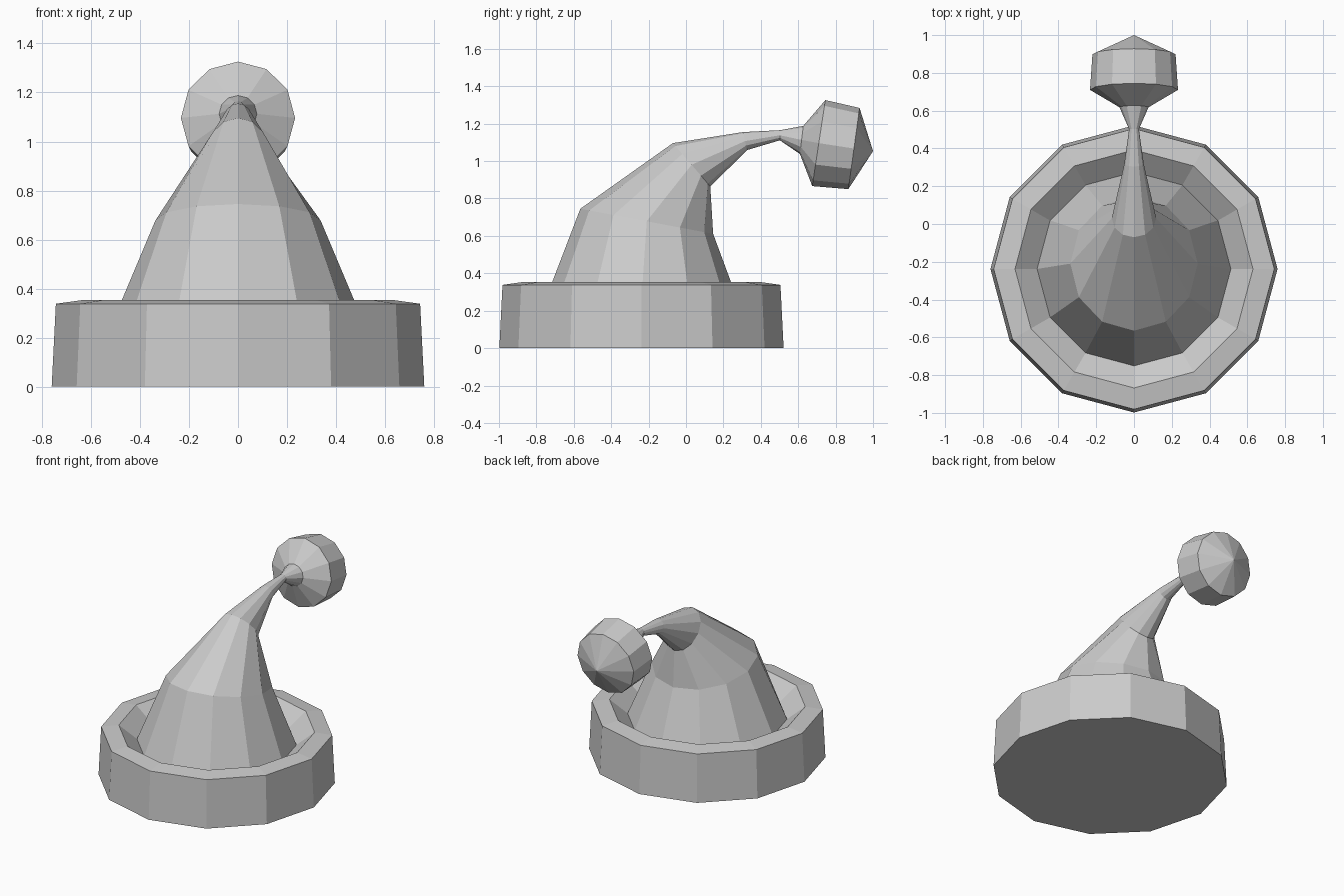
import bpy
import bmesh
import math

SIDES = 12

cube = bpy.data.objects.get("Cube")
if cube:
    bpy.data.objects.remove(cube, do_unlink=True)

grey = bpy.data.materials.new("plain_grey")
grey.use_nodes = True
COLOUR = (0.6, 0.6, 0.6, 1)
grey.diffuse_color = COLOUR
grey.node_tree.nodes["Principled BSDF"].inputs["Base Color"].default_value = COLOUR


def loft(name, rings, cap_start=False, tip=None):
    """Join rings given as (y, z, half width, front offset y, front offset z)."""
    bm = bmesh.new()
    loops = []
    for y, z, width, dy, dz in rings:
        loop = []
        for i in range(SIDES):
            a = math.tau * i / SIDES
            loop.append(bm.verts.new((width * math.sin(a),
                                      y + dy * math.cos(a),
                                      z + dz * math.cos(a))))
        loops.append(loop)
    for low, high in zip(loops, loops[1:]):
        for i in range(SIDES):
            j = (i + 1) % SIDES
            bm.faces.new((low[i], low[j], high[j], high[i]))
    if cap_start:
        bm.faces.new(reversed(loops[0]))
    if tip:
        point = bm.verts.new(tip)
        last = loops[-1]
        for i in range(SIDES):
            bm.faces.new((last[i], last[(i + 1) % SIDES], point))
    mesh = bpy.data.meshes.new(name)
    bm.to_mesh(mesh)
    bm.free()
    mesh.materials.append(grey)
    obj = bpy.data.objects.new(name, mesh)
    bpy.context.collection.objects.link(obj)
    return obj


def level(radius, z):
    """A flat, round ring on the axis of the brim."""
    return (-0.238, z, radius, -radius, 0)


# Shared joints between neighbouring parts
hat_base = level(0.513, 0.26)
tail_end = (0.502, 1.138, 0.026, 0, 0.027)

# Thick brim with a sloped groove around the hat
loft("brim", [level(0.76, 0), level(0.743, 0.338),
              level(0.63, 0.354), hat_base], cap_start=True)

# Cone that bends backwards into a thin tail
loft("hat_cone", [hat_base,
                  (-0.21, 0.678, 0.337, -0.355, 0.067),
                  (0.03, 0.98, 0.118, -0.1, 0.116),
                  (0.316, 1.107, 0.052, -0.011, 0.048),
                  tail_end])

# Faceted bobble flaring out of the tail
loft("bobble", [tail_end,
                (0.618, 1.113, 0.077, 0.009, 0.075),
                (0.71, 1.096, 0.233, 0.035, 0.23),
                (0.898, 1.067, 0.22, 0.03, 0.217)],
     tip=(0, 1.0, 1.053))
